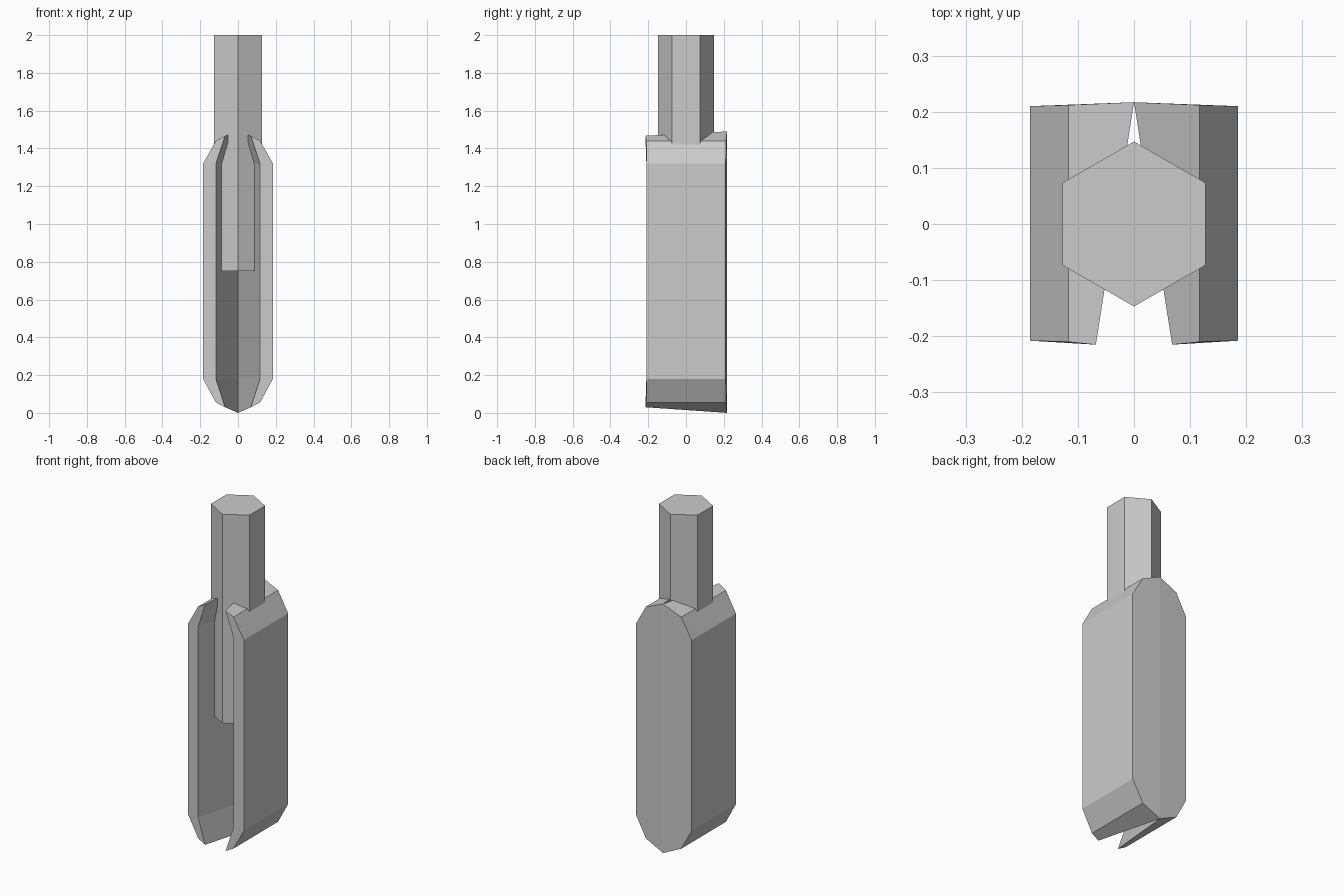
import bpy, bmesh
from math import pi
from mathutils import Matrix

if "Cube" in bpy.data.objects:
    bpy.data.objects.remove(bpy.data.objects["Cube"])


def add_object(name, bm):
    bmesh.ops.recalc_face_normals(bm, faces=bm.faces)
    mesh = bpy.data.meshes.new(name)
    bm.to_mesh(mesh)
    bm.free()
    obj = bpy.data.objects.new(name, mesh)
    bpy.context.collection.objects.link(obj)
    return obj


# Hexagonal shaft, corners pointing to front and back
bm = bmesh.new()
bmesh.ops.create_cone(bm, cap_ends=True, segments=6, radius1=0.147, radius2=0.147, depth=1.25)
corner = max(bm.verts, key=lambda v: v.co.y)
if abs(corner.co.x) > 0.01:
    bmesh.ops.rotate(bm, verts=bm.verts, matrix=Matrix.Rotation(pi / 6, 3, 'Z'))
bmesh.ops.translate(bm, verts=bm.verts, vec=(0, 0, 1.375))
add_object("hex_shaft", bm)

# One jaw of the folded body: front end profile and back end profile
front = [(0.185, -0.208, 0.18), (0.185, -0.208, 1.32), (0.117, -0.21, 1.44), (0.068, -0.215, 1.467),
         (0.117, -0.21, 1.32), (0.117, -0.21, 0.18), (0.068, -0.215, 0.03), (0.117, -0.21, 0.055)]
back = [(0.185, 0.21, 0.18), (0.185, 0.21, 1.32), (0.117, 0.212, 1.44), (0, 0.217, 1.49),
        (0, 0.217, 1.32), (0, 0.217, 0.18), (0, 0.217, 0), (0.117, 0.212, 0.055)]
bm = bmesh.new()
f = [bm.verts.new(p) for p in front]
b = [bm.verts.new(p) for p in back]
for i in range(8):
    j = (i + 1) % 8
    bm.faces.new((f[i], f[j], b[j], b[i]))
for ring in (f, b):
    for quad in ((0, 1, 4, 5), (1, 2, 3, 4), (0, 5, 6, 7)):
        bm.faces.new([ring[k] for k in quad])
body = add_object("grooved_body", bm)

# Mirror the jaw; the two halves meet along the back fold
mirror = body.modifiers.new("mirror", 'MIRROR')
mirror.use_clip = True
mirror.use_mirror_merge = True
